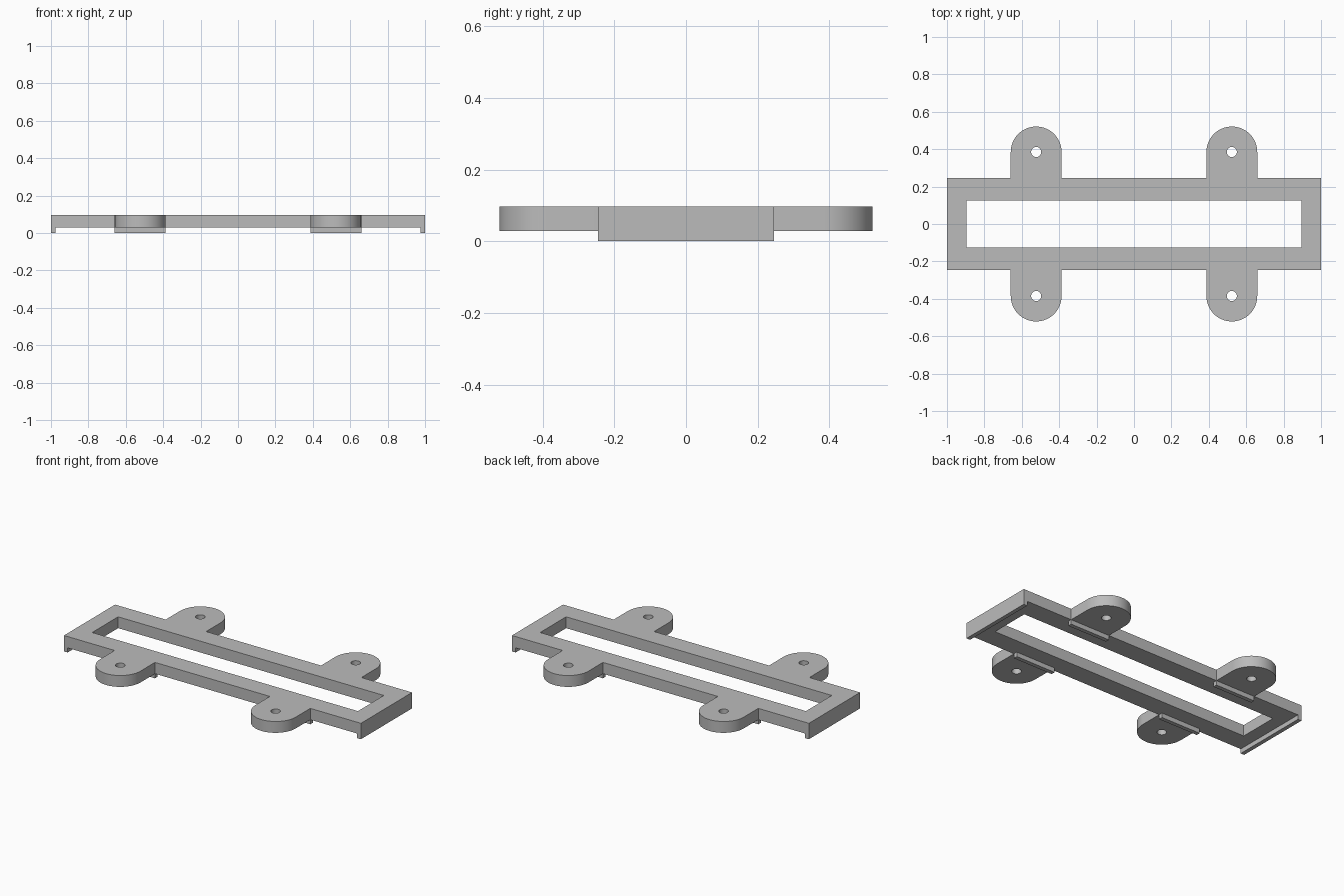
import bpy
from math import cos, sin, pi

if "Cube" in bpy.data.objects:
    bpy.data.objects.remove(bpy.data.objects["Cube"], do_unlink=True)

HALF_X, HALF_Y = 1.0, 0.246
OPEN_X, OPEN_Y = 0.895, 0.125
TAB_X, TAB_Y, TAB_R, HOLE_R = 0.523, 0.385, 0.136, 0.027
BOTTOM, TOP, LIP = 0.028, 0.097, 0.025

grey = bpy.data.materials.new("plain grey")
grey.use_nodes = True
grey.diffuse_color = (0.5, 0.5, 0.5, 1)
grey.node_tree.nodes["Principled BSDF"].inputs["Base Color"].default_value = (0.5, 0.5, 0.5, 1)


def arc(cx, cy, r, sweep, count):
    return [(cx + r * cos(sweep * i / count), cy + r * sin(sweep * i / count))
            for i in range(count + 1)]


def tab_outline(cx):
    return [(cx + TAB_R, HALF_Y), *arc(cx, TAB_Y, TAB_R, pi, 32), (cx - TAB_R, HALF_Y)]


def add_box(name, x0, x1, y0, y1, z0, z1):
    bpy.ops.mesh.primitive_cube_add(size=1, location=((x0 + x1) / 2, (y0 + y1) / 2, (z0 + z1) / 2))
    box = bpy.context.object
    box.name = name
    box.scale = (x1 - x0, y1 - y0, z1 - z0)
    bpy.ops.object.transform_apply(location=False, rotation=False, scale=True)
    box.data.materials.append(grey)


# Outline of the plate: one half, then the same half turned around
half = [(HALF_X, -HALF_Y), (HALF_X, HALF_Y), *tab_outline(TAB_X), *tab_outline(-TAB_X)]
loops = [half + [(-x, -y) for x, y in half]]

# Window opening and screw holes
loops.append([(-OPEN_X, -OPEN_Y), (-OPEN_X, OPEN_Y), (OPEN_X, OPEN_Y), (OPEN_X, -OPEN_Y)])
for sx in (-1, 1):
    for sy in (-1, 1):
        loops.append(arc(sx * TAB_X, sy * TAB_Y, HOLE_R, 2 * pi, 32)[:-1])

# Extruded frame plate with its four tabs
curve = bpy.data.curves.new("frame_plate", 'CURVE')
curve.dimensions = '2D'
curve.fill_mode = 'BOTH'
curve.extrude = (TOP - BOTTOM) / 2
for loop in loops:
    spline = curve.splines.new('POLY')
    spline.points.add(len(loop) - 1)
    for point, (x, y) in zip(spline.points, loop):
        point.co = (x, y, 0, 1)
    spline.use_cyclic_u = True
plate = bpy.data.objects.new("frame_plate", curve)
plate.location.z = (TOP + BOTTOM) / 2
bpy.context.collection.objects.link(plate)
curve.materials.append(grey)
bpy.ops.object.select_all(action='DESELECT')
plate.select_set(True)
bpy.context.view_layer.objects.active = plate
bpy.ops.object.convert(target='MESH')

# Weld the caps to the walls and keep the rims sharp
bpy.ops.object.mode_set(mode='EDIT')
bpy.ops.mesh.select_all(action='SELECT')
bpy.ops.mesh.remove_doubles(threshold=0.0001)
bpy.ops.mesh.normals_make_consistent(inside=False)
bpy.ops.object.mode_set(mode='OBJECT')
bpy.ops.object.shade_smooth_by_angle(angle=pi / 6)

# Locating lips under the ends and beside each tab
for side, s in (("left", 1), ("right", -1)):
    x0, x1 = sorted((s * HALF_X, s * (HALF_X - LIP)))
    add_box(side + "_end_lip", x0, x1, -HALF_Y, HALF_Y, 0, BOTTOM)
    for end, t in (("front", -1), ("back", 1)):
        y0, y1 = sorted((t * HALF_Y, t * (HALF_Y - LIP)))
        add_box(f"{end}_{side}_tab_lip", s * TAB_X - TAB_R, s * TAB_X + TAB_R, y0, y1, 0, BOTTOM)
